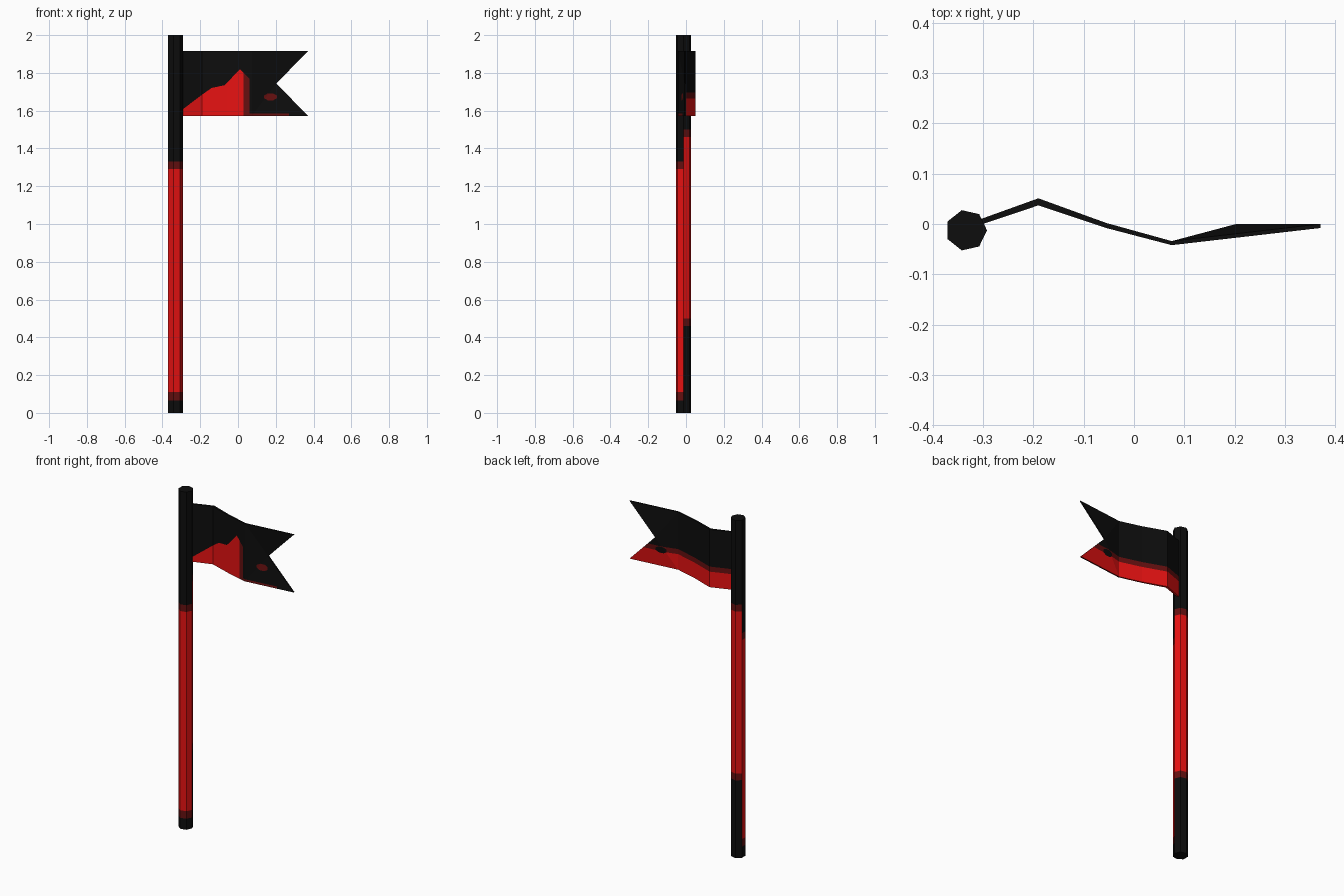
import bpy, bmesh, math
from mathutils import Vector

if "Cube" in bpy.data.objects:
    bpy.data.objects.remove(bpy.data.objects["Cube"])


def material(name, rgb):
    m = bpy.data.materials.new(name)
    m.diffuse_color = (*rgb, 1)
    m.use_nodes = True
    m.node_tree.nodes["Principled BSDF"].inputs["Base Color"].default_value = m.diffuse_color
    return m


MATS = [material("black", (0.004, 0.004, 0.004)),
        material("dark_red", (0.13, 0.005, 0.005)),
        material("red", (0.8, 0.006, 0.006))]
BLACK, DARK, RED = 0, 1, 2


def finish(bm, name):
    me = bpy.data.meshes.new(name)
    bm.to_mesh(me)
    bm.free()
    for m in MATS:
        me.materials.append(m)
    ob = bpy.data.objects.new(name, me)
    bpy.context.collection.objects.link(ob)
    return ob


# pole: seven-sided, with a red grip lower on the front than on the back
bm = bmesh.new()
SIDES, R, CX, CY = 7, 0.041, -0.333, -0.0125
rings = []
for z in (0, 0.065, 0.11, 0.46, 0.50, 1.29, 1.33, 1.46, 1.50, 2.0):
    rings.append([bm.verts.new((CX + R * math.cos(math.tau * i / SIDES),
                                CY + R * math.sin(math.tau * i / SIDES), z))
                  for i in range(SIDES)])
for a, b in zip(rings, rings[1:]):
    for i in range(SIDES):
        j = (i + 1) % SIDES
        bm.faces.new((a[i], a[j], b[j], b[i]))
bm.faces.new(rings[0][::-1])
bm.faces.new(rings[-1])
bm.normal_update()
for f in bm.faces:
    z = f.calc_center_median().z
    back = f.normal.y > 0.1
    d0, r0, r1, d1 = (0.46, 0.50, 1.46, 1.50) if back else (0.065, 0.11, 1.29, 1.33)
    if abs(f.normal.z) < 0.5:
        f.material_index = RED if r0 < z < r1 else DARK if d0 < z < d1 else BLACK
finish(bm, "pole")

# flag: folded slab with a swallow-tail end; columns are (x, front y, back y)
bm = bmesh.new()
Z0, Z1, ZM = 1.573, 1.915, 1.744
COLS = [(-0.315, -0.005, 0.006), (-0.19, 0.037, 0.051), (-0.055, -0.008, 0.002),
        (0.075, -0.042, -0.034), (0.37, -0.008, 0.0)]
low, high = ([[bm.verts.new((x, y, z)) for y in (f, b)] for x, f, b in COLS]
             for z in (Z0, Z1))
notch = [bm.verts.new((0.203, y, ZM)) for y in (-0.008, 0.0)]
for s in (0, 1):
    for i in range(3):
        bm.faces.new((low[i][s], low[i + 1][s], high[i + 1][s], high[i][s]))
    bm.faces.new((low[3][s], notch[s], high[3][s]))
    bm.faces.new((low[3][s], low[4][s], notch[s]))
    bm.faces.new((notch[s], high[4][s], high[3][s]))
rim = low + [notch] + high[::-1]
for a, b in zip(rim, rim[1:] + rim[:1]):
    bm.faces.new((a[0], a[1], b[1], b[0]))
bmesh.ops.recalc_face_normals(bm, faces=bm.faces)

# colour borders cut into the flag, as (x, z) lines
EDGE = [(-0.315, 1.59), (-0.19, 1.685), (-0.14, 1.72), (-0.07, 1.735),
        (0.01, 1.82), (0.06, 1.77)]
SPOT = [(0.172 + 0.036 * math.cos(math.tau * (i + 0.5) / 8),
         1.673 + 0.020 * math.sin(math.tau * (i + 0.5) / 8)) for i in range(8)]
STRIP, BAND0, BAND1 = 1.585, 1.665, 1.695


def cut(p, q):
    d = Vector((q[0] - p[0], 0, q[1] - p[1])).normalized()
    bmesh.ops.bisect_plane(bm, geom=bm.verts[:] + bm.edges[:] + bm.faces[:],
                           plane_co=(p[0], 0, p[1]), plane_no=(-d.z, 0, d.x),
                           dist=1e-5)


for p, q in list(zip(EDGE, EDGE[1:])) + list(zip(SPOT, SPOT[1:] + SPOT[:1])):
    cut(p, q)
for x in (0.03, 0.06, 0.27):
    cut((x, 1), (x, 2))
for z in (STRIP, BAND0, BAND1):
    cut((-1, z), (1, z))


def edge_height(x):
    for (xa, za), (xb, zb) in zip(EDGE, EDGE[1:]):
        if xa <= x <= xb:
            return za + (zb - za) * (x - xa) / (xb - xa)
    return 0


def in_spot(x, z):
    return all((b[0] - a[0]) * (z - a[1]) > (b[1] - a[1]) * (x - a[0])
               for a, b in zip(SPOT, SPOT[1:] + SPOT[:1]))


bm.normal_update()
for f in bm.faces:
    x, _, z = f.calc_center_median()
    col = BLACK
    if f.normal.y < -0.5:
        if z < edge_height(x):
            col = RED if x < 0.03 else DARK
        elif in_spot(x, z) or (z < STRIP and 0.06 < x < 0.27):
            col = DARK
    elif f.normal.y > 0.5:
        if not in_spot(x, z):
            col = RED if z < BAND0 else DARK if z < BAND1 else BLACK
    elif f.normal.z < -0.9:
        col = RED if x < 0.03 else DARK
    f.material_index = col
finish(bm, "flag")
